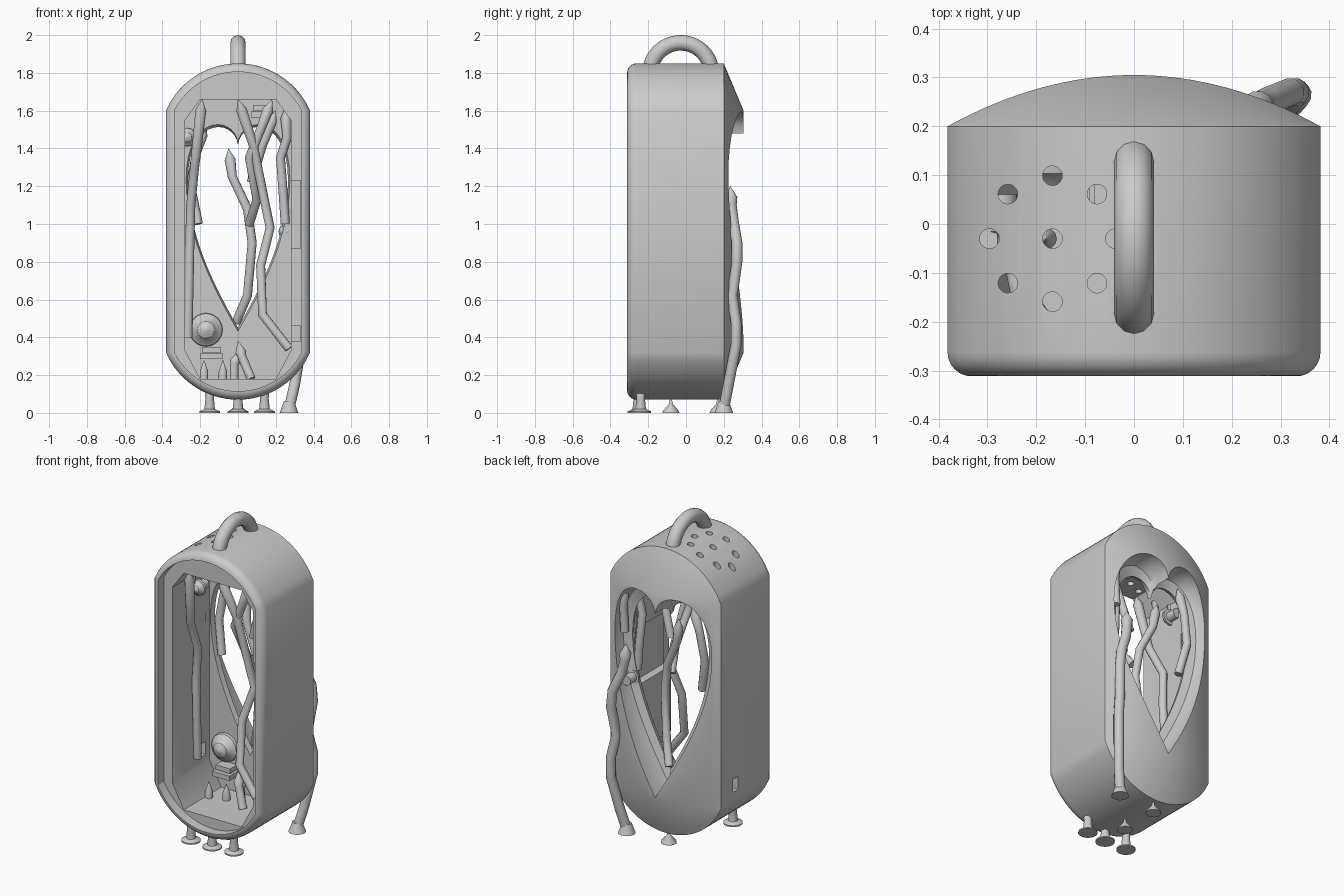
import bpy, bmesh, math
from mathutils import Vector, Matrix
from mathutils.geometry import interpolate_bezier

if "Cube" in bpy.data.objects:
    bpy.data.objects.remove(bpy.data.objects["Cube"])

grey = bpy.data.materials.new("plain grey")
grey.use_nodes = True
grey.diffuse_color = (0.6, 0.6, 0.6, 1)
grey.node_tree.nodes["Principled BSDF"].inputs["Base Color"].default_value = (0.6, 0.6, 0.6, 1)

W, TOP, HI, LO = 0.382, 1.85, 1.6, 0.32
N = 32


def finish(ob, angle=35):
    ob.data.materials.clear()
    ob.data.materials.append(grey)
    bpy.ops.object.select_all(action='DESELECT')
    ob.select_set(True)
    bpy.context.view_layer.objects.active = ob
    bpy.ops.object.shade_smooth_by_angle(angle=math.radians(angle))
    return ob


def mesh_object(name, bm):
    bmesh.ops.remove_doubles(bm, verts=bm.verts, dist=1e-5)
    bmesh.ops.recalc_face_normals(bm, faces=bm.faces)
    me = bpy.data.meshes.new(name)
    bm.to_mesh(me)
    bm.free()
    ob = bpy.data.objects.new(name, me)
    bpy.context.collection.objects.link(ob)
    return ob


def bridge(bm, a, b):
    for i in range(len(a)):
        j = (i + 1) % len(a)
        bm.faces.new((a[i], a[j], b[j], b[i]))


def loft(name, rings):
    bm = bmesh.new()
    loops = [[bm.verts.new(p) for p in r] for r in rings]
    for a, b in zip(loops, loops[1:]):
        bridge(bm, a, b)
    bm.faces.new(loops[0])
    bm.faces.new(loops[-1])
    return mesh_object(name, bm)


def box(name, lo, hi):
    return loft(name, [[(lo[0], y, lo[2]), (hi[0], y, lo[2]), (hi[0], y, hi[2]), (lo[0], y, hi[2])]
                       for y in (lo[1], hi[1])])


def lathe(name, profile, place=Matrix(), steps=24):
    ob = loft(name, [[(r * math.cos(a), r * math.sin(a), z)
                      for a in (math.tau * i / steps for i in range(steps))] for r, z in profile])
    ob.data.transform(place)
    return ob


def tube(name, points, radius=0.025, tip=True):
    """Jointed stem; with tip, its first point becomes a cone point."""
    pts = [Vector(p) for p in points]
    radii = [1.0] * len(pts)
    if tip:
        neck = pts[0] + (pts[1] - pts[0]).normalized() * 0.06
        pts.insert(1, neck)
        radii = [0.03, 1.2] + [1.0] * (len(pts) - 2)
    cu = bpy.data.curves.new(name, 'CURVE')
    cu.dimensions = '3D'
    cu.bevel_depth, cu.bevel_resolution, cu.use_fill_caps = radius, 4, True
    sp = cu.splines.new('POLY')
    sp.points.add(len(pts) - 1)
    for q, p, r in zip(sp.points, pts, radii):
        q.co, q.radius = (*p, 1), r
    ob = bpy.data.objects.new(name, cu)
    bpy.context.collection.objects.link(ob)
    bpy.ops.object.select_all(action='DESELECT')
    ob.select_set(True)
    bpy.context.view_layer.objects.active = ob
    bpy.ops.object.convert(target='MESH')
    return finish(bpy.context.object, 50)


# Body: capsule outline with arched ends and a bowed back
def arch(d, x):
    w, h = W - d, TOP - d - HI
    r = (w * w + h * h) / (2 * h)
    return h - r + math.sqrt(r * r - x * x)


def outline(d, y):
    xs = [(W - d) * (2 * i / N - 1) for i in range(N + 1)]
    return ([(x, y, HI + arch(d, x)) for x in xs]
            + [(x, y, LO - arch(d, x)) for x in reversed(xs)])


def bow(x):
    return 0.305 - 0.105 * (x / W) ** 2


bm = bmesh.new()
rings = [outline(0.05 * (1 - math.sin(a)), -0.262 - 0.05 * math.cos(a))
         for a in (math.pi / 2 * k / 6 for k in range(7))]
rings.append(outline(0, 0.2))
rings.append([(x, bow(x), HI if i <= N else LO) for i, (x, y, z) in enumerate(outline(0, 0))])
loops = [[bm.verts.new(p) for p in r] for r in rings]
bm.faces.new(loops[0])
for a, b in zip(loops, loops[1:]):
    bridge(bm, a, b)
back = loops[-1]
for i in range(N):
    bm.faces.new((back[i], back[i + 1], back[2 * N - i], back[2 * N + 1 - i]))
bmesh.ops.dissolve_degenerate(bm, dist=1e-5, edges=bm.edges)
body = mesh_object("hollow_body", bm)

# Cutters: front recess, chamber, heart window, vents, niches
chamber = [(-.28, .33), (-.2, .18), (.2, .18), (.28, .33), (.28, 1.55), (.2, 1.66), (-.2, 1.66), (-.28, 1.55)]
half = [(p.x, p.y) for p in
        interpolate_bezier((0, 1.48), (0.02, 1.65), (0.335, 1.67), (0.335, 1.26), 16)[:-1]
        + interpolate_bezier((0.335, 1.26), (0.335, 0.94), (0.19, 0.64), (0, 0.33), 16)]
heart = half + [(-x, z) for x, z in reversed(half[1:-1])]


def heart_ring(sx, sz, y):
    return [(x * sx, y, 1.09 + (z - 1.09) * sz) for x, z in heart]


cutters = [
    loft("cut_recess", [outline(0.045, -0.4), outline(0.045, -0.25)]),
    loft("cut_chamber", [[(x, y, z) for x, z in chamber] for y in (-0.45, 0.12)]),
    loft("cut_heart", [heart_ring(0.86, 0.9, 0.08), heart_ring(0.79, 0.84, 0.15),
                       heart_ring(0.94, 0.95, 0.17), heart_ring(1, 1, 0.22), heart_ring(1, 1, 0.4)]),
    box("cut_slot", (-0.42, 0.03, 0.38), (-0.25, 0.08, 0.46)),
    box("cut_low_niche", (0.25, -0.3, 0.38), (0.33, 0.1, 0.46)),
    box("cut_high_niche", (0.25, -0.3, 0.87), (0.33, 0.1, 1.23)),
]
spots = [(0, 0)] + [(0.129 * math.cos(k * math.pi / 4), 0.129 * math.sin(k * math.pi / 4)) for k in range(8)]
for x, y in spots:
    cutters.append(lathe("cut_vent", [(0.02, 1.5), (0.02, 2)], Matrix.Translation((x - 0.167, y - 0.03, 0)), 20))
for c in cutters:
    m = body.modifiers.new(c.name, 'BOOLEAN')
    m.operation, m.object, m.solver = 'DIFFERENCE', c, 'EXACT'
bpy.context.view_layer.update()
body.data = bpy.data.meshes.new_from_object(body.evaluated_get(bpy.context.evaluated_depsgraph_get()))
body.modifiers.clear()
for c in cutters:
    bpy.data.objects.remove(c)
finish(body, 30)

# Carrying handle
tube("top_handle", [(0, -0.028 + 0.163 * math.cos(a), 1.796 + 0.163 * math.sin(a))
                    for a in (math.pi * k / 36 for k in range(37))], 0.041, False)

# Feet
foot = [(0.055, 0), (0.055, 0.008), (0.028, 0.02), (0.022, 0.08), (0.025, 0.1), (0.02, 0.11)]
for name, x, y in (("foot_right", -.15, -.25), ("foot_middle", 0, -.255), ("foot_left", .14, -.24)):
    finish(lathe(name, foot, Matrix.Translation((x, y, 0))))
for name, y in (("middle_peg", -.08), ("back_peg", .17)):
    finish(lathe(name, [(0.045, 0), (0.042, 0.01), (0.012, 0.045), (0.004, 0.075)], Matrix.Translation((0, y, 0))))

# Outer root climbing the back corner, with a flared base
tube("outer_root", [(.25, .235, 1.2), (.255, .24, 1.1), (.27, .25, 1.02), (.32, .27, .9), (.33, .27, .8),
                    (.31, .245, .62), (.335, .265, .48), (.335, .265, .36), (.3, .225, .15), (.27, .2, .02)], 0.029)
finish(lathe("outer_root_base", [(0.05, 0), (0.045, 0.012), (0.028, 0.06)], Matrix.Translation((.27, .2, 0))))

# Inner stems
stems = {
    "right_stem": [(-.19, -.21, 1.66), (-.23, -.14, 1.3), (-.25, -.04, 1.1), (-.255, -.05, .9), (-.265, -.02, .4)],
    "right_back_stem": [(-.17, .18, 1.53), (-.22, .18, 1.38), (-.25, .17, 1.2), (-.21, .14, 1.0)],
    "centre_stem": [(-.05, .14, 1.4), (-.03, .13, 1.25), (.05, .11, 1.08), (.075, .1, .9), (.05, .12, .62), (-.01, .18, .48)],
    "crossing_stem": [(.18, -.13, 1.66), (.12, -.13, 1.5), (.06, -.12, 1.35), (.1, -.04, 1.13), (.06, .06, 1.0)],
    "long_stem": [(0, -.18, 1.66), (.08, -.13, 1.42), (.17, -.08, .98), (.12, -.13, .78), (.13, -.17, .52), (.27, -.19, .34)],
    "short_stem": [(.2, .02, 1.6), (.13, .03, 1.42), (.07, .05, 1.22)],
    "left_stem": [(.25, .1, 1.62), (.26, .1, 1.46), (.225, .11, 1.35), (.24, .12, 1.15), (.25, .12, 1.0)],
    "left_edge_stem": [(.29, .19, 1.56), (.3, .19, 1.42), (.29, .19, 1.25)],
    "floor_stem": [(0, 0, .38), (.02, -.02, .3), (.07, -.05, .18)],
    "low_stem": [(.01, .07, .33), (-.02, .06, .26), (-.02, .06, .18)],
}
for name, pts in stems.items():
    tube(name, pts, 0.024)

# Round caps growing from the walls, facing forward
cap = [(1, 0), (0.95, 0.3), (0.6, 0.55), (0.5, 0.75), (0.2, 0.9), (0.02, 0.95)]
for name, r, spot in (("large_cap", .09, (-.17, .13, .44)), ("left_cap", .045, (.26, .16, .96)),
                      ("right_cap", .05, (-.27, 0, 1.46))):
    prof = [(0.03, -0.06), (0.03, 0)] + [(q * r, h * r) for q, h in cap]
    finish(lathe(name, prof, Matrix.Translation(spot) @ Matrix.Rotation(math.pi / 2, 4, 'X')))

# Ledges and little pegs under them
for name, x, z in (("low_ledge", -.14, .32), ("high_ledge", .13, 1.6)):
    finish(box(name, (x - .06, .03, z - .035), (x + .06, .15, z - .005)))
    finish(box(name + "_top", (x - .05, .05, z), (x + .05, .15, z + .03)))
for name, x, y in (("floor_peg_a", -.18, -.03), ("floor_peg_b", -.08, 0)):
    tube(name, [(x, y, .28), (x, y, .22), (x, y, .17)], 0.022)
